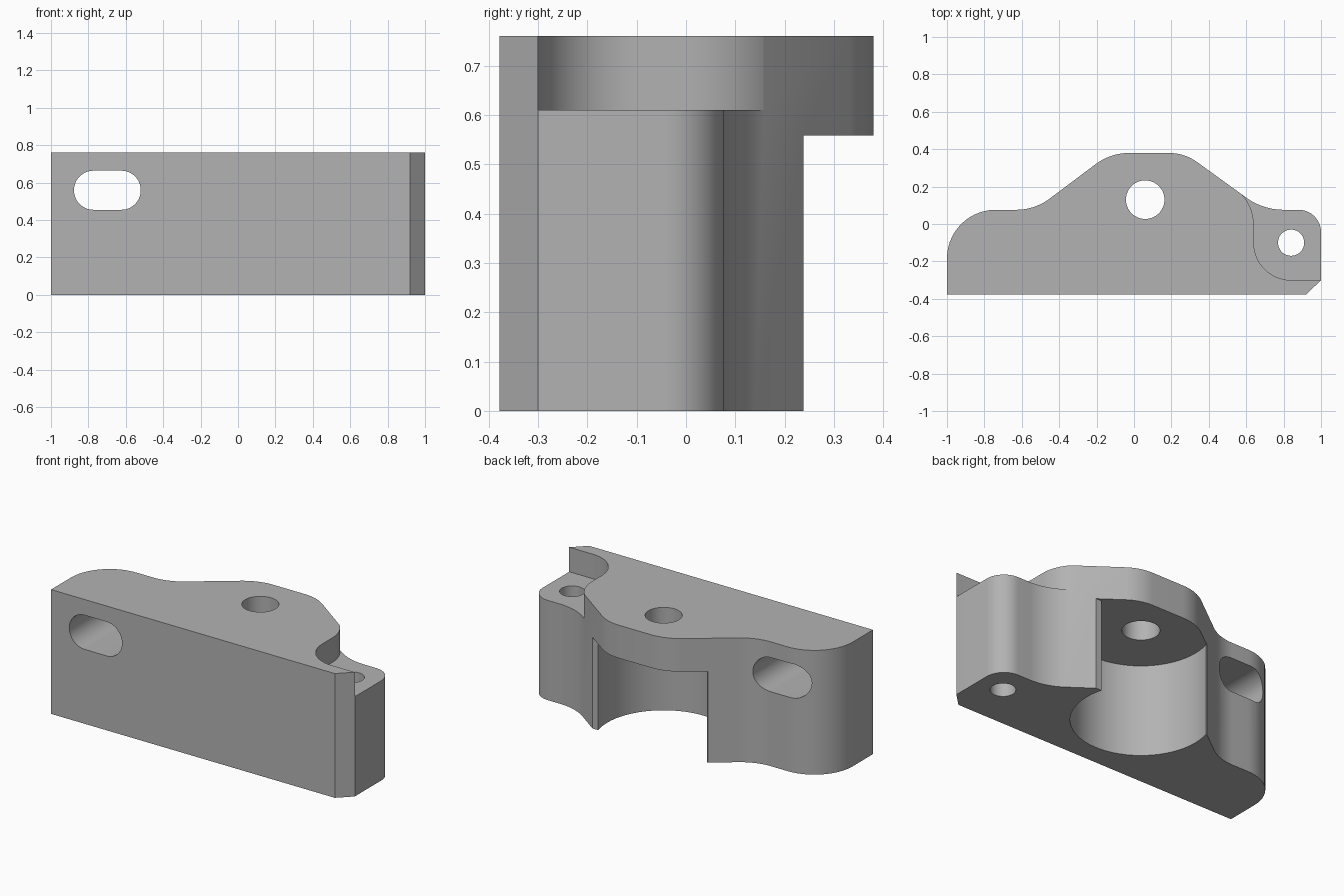
import bpy
import bmesh
from math import tan, pi
from mathutils import Vector, Matrix

if "Cube" in bpy.data.objects:
    bpy.data.objects.remove(bpy.data.objects["Cube"], do_unlink=True)

HEIGHT = 0.76
ARC_STEPS = 14

grey = bpy.data.materials.new("plain grey")
grey.use_nodes = True
grey.diffuse_color = (0.45, 0.45, 0.45, 1)
grey.node_tree.nodes["Principled BSDF"].inputs["Base Color"].default_value = grey.diffuse_color


def fillet(corners):
    """Round each (x, y, radius) corner of a closed polygon with a true arc."""
    points = []
    for i, (x, y, radius) in enumerate(corners):
        corner = Vector((x, y))
        if radius == 0:
            points.append(corner)
            continue
        before = (Vector(corners[i - 1][:2]) - corner).normalized()
        after = (Vector(corners[(i + 1) % len(corners)][:2]) - corner).normalized()
        opening = before.angle(after)
        reach = radius / tan(opening / 2)
        start = corner + before * reach
        bisector = (before + after).normalized()
        centre = corner + bisector * (radius ** 2 + reach ** 2) ** 0.5
        spoke = start - centre
        sweep = spoke.angle_signed(corner + after * reach - centre)
        for k in range(ARC_STEPS + 1):
            points.append(centre + Matrix.Rotation(-sweep * k / ARC_STEPS, 2) @ spoke)
    return points


def prism(name, points, low, high, along_y=False):
    """Extrude a flat outline along z, or an x-z outline along y."""
    place = (lambda p, d: (p[0], d, p[1])) if along_y else (lambda p, d: (p[0], p[1], d))
    bm = bmesh.new()
    face = bm.faces.new([bm.verts.new(place(p, low)) for p in points])
    new = bmesh.ops.extrude_face_region(bm, geom=[face])["geom"]
    shift = Vector(place((0, 0), high - low))
    bmesh.ops.translate(bm, vec=shift, verts=[v for v in new if isinstance(v, bmesh.types.BMVert)])
    bmesh.ops.recalc_face_normals(bm, faces=bm.faces)
    mesh = bpy.data.meshes.new(name)
    bm.to_mesh(mesh)
    bm.free()
    mesh.materials.append(grey)
    obj = bpy.data.objects.new(name, mesh)
    bpy.context.collection.objects.link(obj)
    return obj


def circle(x, y, radius, sides=64):
    return [Vector((x, y)) + Matrix.Rotation(2 * pi * k / sides, 2) @ Vector((radius, 0))
            for k in range(sides)]


# Main block with a humped, rounded back and a chamfered front corner
body = prism("mounting_block", fillet([
    (-1, -0.378, 0), (0.92, -0.378, 0), (1, -0.3, 0),
    (1, 0.076, 0.12), (0.69, 0.076, 0.34), (0.27, 0.38, 0.26),
    (-0.125, 0.38, 0.3), (-0.53, 0.076, 0.3), (-1, 0.076, 0.26),
]), 0, HEIGHT)

# Cutters: end ledge, round recess with open back, screw holes and cross slot
cutters = [
    prism("ledge_cutter", fillet([
        (1.2, -0.3, 0), (0.64, -0.3, 0.2), (0.64, 0.117, 0.24),
        (0.3, 0.369, 0), (1.2, 0.369, 0)]), 0.61, 1),
    prism("recess_cutter", circle(0.06, 0.13, 0.383), -0.1, 0.558),
    prism("recess_opening_cutter", [(-0.6, 0.238), (0.7, 0.238), (0.7, 0.7), (-0.6, 0.7)], -0.1, 0.558),
    prism("large_hole_cutter", circle(0.06, 0.13, 0.103), -0.2, 1),
    prism("small_hole_cutter", circle(0.84, -0.1, 0.07), -0.2, 1),
    prism("slot_cutter", fillet([
        (-0.877, 0.455, 0.104), (-0.52, 0.455, 0.104),
        (-0.52, 0.664, 0.104), (-0.877, 0.664, 0.104)]), -0.6, 0.6, along_y=True),
]

bpy.ops.object.select_all(action="DESELECT")
body.select_set(True)
bpy.context.view_layer.objects.active = body
for cutter in cutters:
    cutter.hide_render = True
    cut = body.modifiers.new(cutter.name, "BOOLEAN")
    cut.operation = "DIFFERENCE"
    cut.solver = "EXACT"
    cut.object = cutter
    bpy.ops.object.modifier_apply(modifier=cut.name)
    bpy.data.objects.remove(cutter, do_unlink=True)

# Smooth the curved walls, keep the machined edges crisp
bpy.ops.object.shade_smooth_by_angle(angle=pi / 7)
